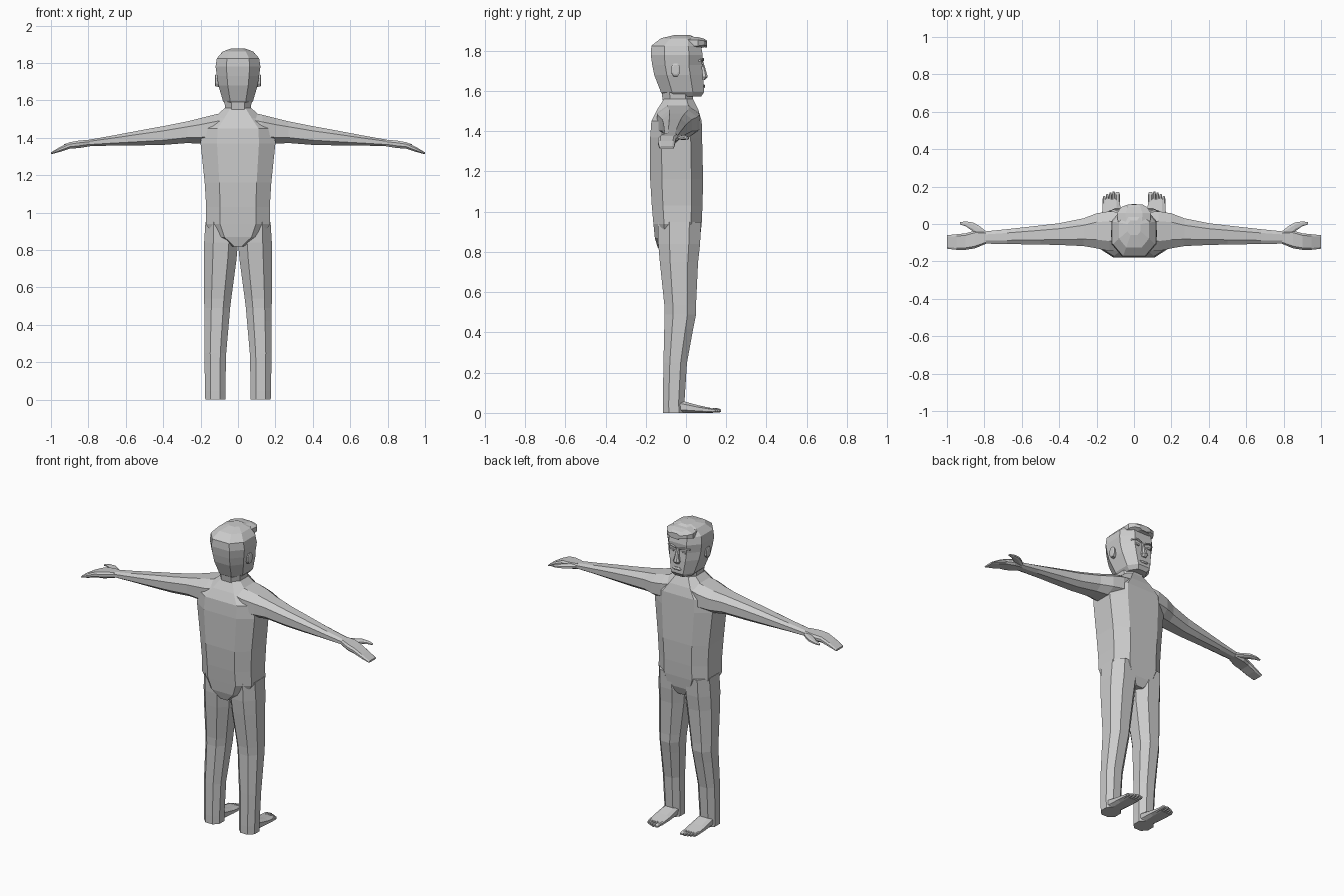
import bpy, bmesh
from mathutils import Vector

skin = bpy.data.materials.new("plain_grey")
skin.diffuse_color = (0.6, 0.6, 0.6, 1)


def ring(a0, a1, b0, b1, ca, cb):
    """Chamfered rectangle; ca, cb are the corner cuts as a fraction of each side."""
    da, db = (a1 - a0) * ca, (b1 - b0) * cb
    return [(a0 + da, b0), (a1 - da, b0), (a1, b0 + db), (a1, b1 - db),
            (a1 - da, b1), (a0 + da, b1), (a0, b1 - db), (a0, b0 + db)]


def loft(name, axis, rows, ca=0.25, cb=0.25, mirror=False):
    """Rows are (station, a0, a1, b0, b1) along an axis; the others keep x, y, z order."""
    bm = bmesh.new()
    loops = []
    for s, *box in rows:
        loop = []
        for p in ring(*box, ca, cb):
            c = list(p)
            c.insert("xyz".index(axis), s)
            loop.append(bm.verts.new(c))
        loops.append(loop)
    for l0, l1 in zip(loops, loops[1:]):
        for i in range(8):
            j = (i + 1) % 8
            bm.faces.new((l0[i], l0[j], l1[j], l1[i]))
    bm.faces.new(loops[0])
    bm.faces.new(loops[-1])
    bmesh.ops.recalc_face_normals(bm, faces=bm.faces)
    mesh = bpy.data.meshes.new(name)
    bm.to_mesh(mesh)
    bm.free()
    mesh.materials.append(skin)
    ob = bpy.data.objects.new(name, mesh)
    bpy.context.collection.objects.link(ob)
    if mirror:
        ob.modifiers.new("mirror", "MIRROR").use_mirror_merge = False
    return ob


def upright(name, rows, **kw):
    """Symmetric body section: rows are (z, half width, back y, front y)."""
    return loft(name, "z", [(z, -w, w, b, f) for z, w, b, f in rows], **kw)


# Torso, tapering up to the neck and down to the groin
upright("torso", [
    (0.82, 0.04, -0.14, 0.05), (0.87, 0.13, -0.155, 0.07), (0.94, 0.172, -0.162, 0.078),
    (1.03, 0.17, -0.17, 0.082), (1.16, 0.178, -0.178, 0.085), (1.37, 0.2, -0.178, 0.08),
    (1.45, 0.195, -0.172, 0.078), (1.505, 0.13, -0.145, 0.062), (1.56, 0.07, -0.11, 0.035)],
    ca=0.22, cb=0.22)

# Head and neck
upright("neck", [(1.48, 0.075, -0.125, 0.045), (1.55, 0.068, -0.115, 0.035),
                 (1.62, 0.075, -0.125, 0.035)])
upright("head", [
    (1.572, 0.06, -0.10, 0.075), (1.595, 0.08, -0.125, 0.09), (1.68, 0.105, -0.158, 0.084),
    (1.73, 0.113, -0.168, 0.078), (1.78, 0.12, -0.175, 0.083), (1.825, 0.113, -0.172, 0.075),
    (1.862, 0.08, -0.125, 0.055), (1.878, 0.035, -0.06, 0.02)], ca=0.24, cb=0.26)

# Swept fringe above the forehead
loft("fringe", "y", [(0.0, -0.085, 0.085, 1.80, 1.873), (0.06, -0.09, 0.09, 1.81, 1.868),
                     (0.09, -0.07, 0.07, 1.818, 1.86), (0.105, -0.03, 0.045, 1.815, 1.85)])

# Face: nose, lips, brows, eyes and ears
upright("nose", [(1.655, 0.014, 0.07, 0.094), (1.67, 0.02, 0.07, 0.108),
                 (1.70, 0.013, 0.07, 0.1), (1.75, 0.009, 0.07, 0.084)])
upright("lips", [(1.614, 0.018, 0.08, 0.092), (1.622, 0.03, 0.08, 0.096),
                 (1.632, 0.018, 0.08, 0.092)])
loft("brow", "x", [(0.014, 0.07, 0.088, 1.745, 1.755), (0.045, 0.07, 0.09, 1.753, 1.765),
                   (0.075, 0.05, 0.075, 1.748, 1.757)], mirror=True)
loft("eye", "y", [(0.07, 0.022, 0.06, 1.718, 1.738), (0.085, 0.03, 0.052, 1.722, 1.734)],
     mirror=True)
loft("ear", "x", [(0.095, -0.07, -0.035, 1.67, 1.73), (0.121, -0.072, -0.03, 1.675, 1.738),
                  (0.124, -0.064, -0.038, 1.685, 1.73)], mirror=True)

# Outstretched arm, flowing into a flat drooping hand
loft("arm", "x", [
    (0.05, -0.14, 0.06, 1.38, 1.54), (0.13, -0.145, 0.068, 1.37, 1.523),
    (0.20, -0.13, 0.057, 1.368, 1.505), (0.27, -0.118, 0.03, 1.372, 1.488),
    (0.40, -0.112, 0.004, 1.362, 1.462), (0.50, -0.11, -0.008, 1.36, 1.444),
    (0.68, -0.107, -0.028, 1.358, 1.41), (0.80, -0.105, -0.04, 1.355, 1.389)], mirror=True)
loft("hand", "x", [
    (0.79, -0.105, -0.04, 1.355, 1.39), (0.85, -0.13, -0.035, 1.345, 1.385),
    (0.90, -0.138, -0.05, 1.342, 1.376), (0.95, -0.138, -0.055, 1.325, 1.352),
    (1.00, -0.132, -0.06, 1.312, 1.322)], ca=0.12, cb=0.3, mirror=True)
loft("thumb", "x", [
    (0.79, -0.07, -0.04, 1.36, 1.382), (0.825, -0.07, -0.012, 1.358, 1.382),
    (0.86, -0.04, 0.008, 1.358, 1.38), (0.90, -0.012, 0.014, 1.357, 1.374),
    (0.93, -0.002, 0.01, 1.357, 1.366)], mirror=True)

# Leg from hip to ankle
loft("leg", "z", [
    (0.0, 0.068, 0.175, -0.115, -0.005), (0.05, 0.068, 0.176, -0.115, -0.008),
    (0.25, 0.063, 0.18, -0.112, 0.005), (0.42, 0.048, 0.18, -0.108, 0.036),
    (0.49, 0.042, 0.18, -0.106, 0.05), (0.54, 0.036, 0.181, -0.108, 0.05),
    (0.75, 0.008, 0.182, -0.13, 0.06), (0.84, 0.0, 0.181, -0.138, 0.07),
    (0.95, 0.01, 0.174, -0.14, 0.075)], ca=0.27, cb=0.27, mirror=True)

# Foot with five toes, the big toe on the inside
loft("foot", "y", [
    (-0.06, 0.075, 0.168, 0.0, 0.07), (-0.005, 0.074, 0.168, 0.0, 0.056),
    (0.06, 0.072, 0.17, 0.0, 0.038), (0.135, 0.075, 0.168, 0.0, 0.022)],
    ca=0.2, cb=0.25, mirror=True)
for i, (x, w, tip) in enumerate([(0.088, 0.013, 0.172), (0.109, 0.008, 0.175),
                                 (0.126, 0.008, 0.168), (0.143, 0.008, 0.16),
                                 (0.159, 0.008, 0.15)]):
    loft(f"toe_{i + 1}", "y", [(0.10, x - w, x + w, 0.002, 0.024),
                               (tip - 0.014, x - w, x + w, 0.002, 0.023),
                               (tip, x - w * 0.6, x + w * 0.6, 0.004, 0.016)], mirror=True)
